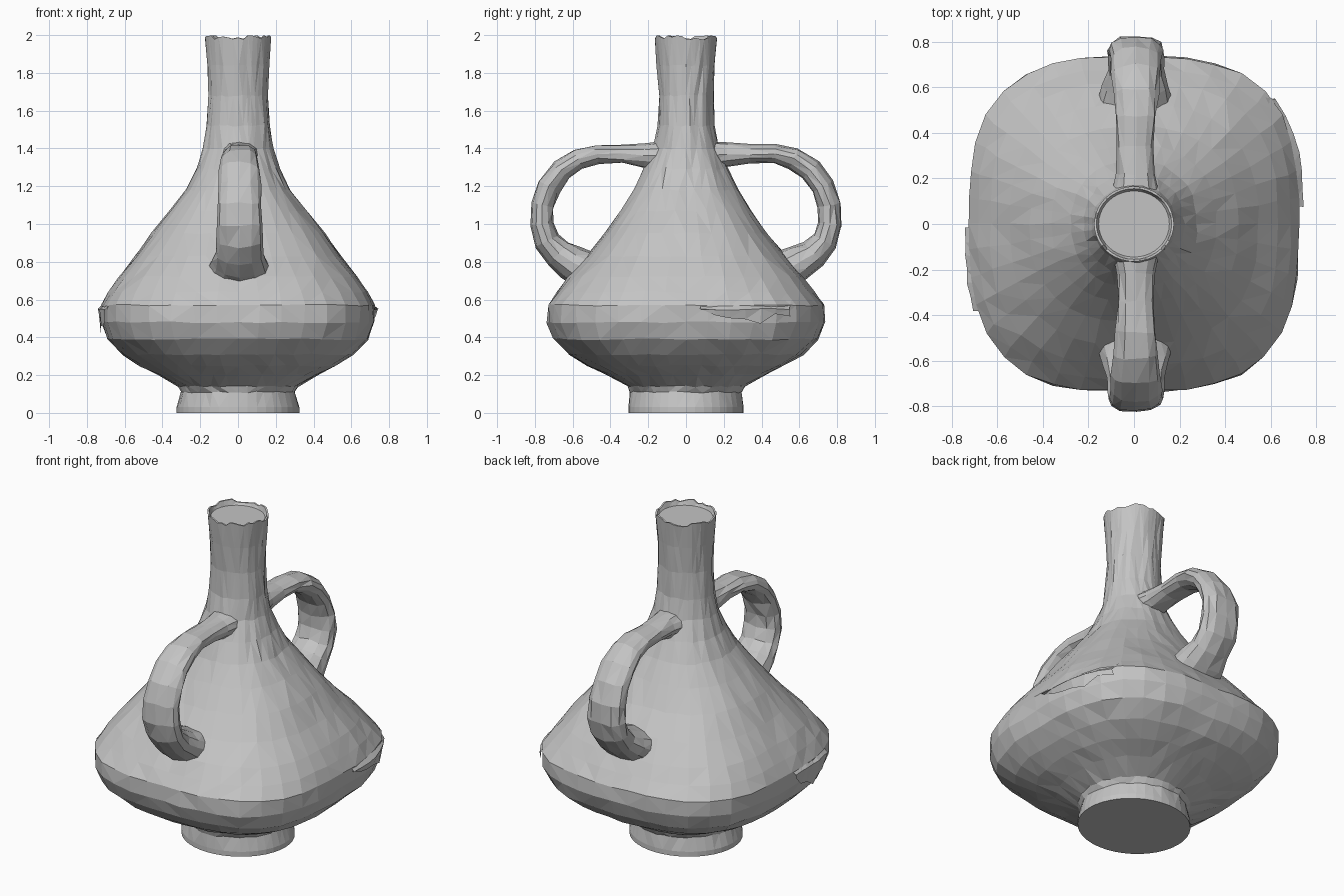
import bpy, bmesh, random
from math import sin, cos, pi, copysign
from mathutils import Vector

random.seed(4)
cube = bpy.data.objects.get("Cube")
if cube:
    bpy.data.objects.remove(cube, do_unlink=True)

clay = bpy.data.materials.new("grey_clay")
clay.use_nodes = True
GREY = (0.55, 0.55, 0.55, 1)
clay.diffuse_color = GREY
clay.node_tree.nodes["Principled BSDF"].inputs["Base Color"].default_value = GREY


def finish(bm, name, jitter=0.0):
    """Roughen slightly like hand-made clay, triangulate and link."""
    for v in bm.verts:
        if 0.03 < v.co.z < 1.95:
            v.co += Vector([random.uniform(-jitter, jitter) for _ in range(3)])
    bmesh.ops.recalc_face_normals(bm, faces=bm.faces)
    bmesh.ops.triangulate(bm, faces=[f for f in bm.faces if len(f.verts) == 4])
    mesh = bpy.data.meshes.new(name)
    bm.to_mesh(mesh)
    bm.free()
    mesh.materials.append(clay)
    obj = bpy.data.objects.new(name, mesh)
    bpy.context.collection.objects.link(obj)
    return obj


def skin(rings, name, jitter):
    """Join closed rings of points into a capped tube."""
    bm = bmesh.new()
    loops = [[bm.verts.new(p) for p in ring] for ring in rings]
    for a, b in zip(loops, loops[1:]):
        for i in range(len(a)):
            j = (i + 1) % len(a)
            bm.faces.new((a[i], a[j], b[j], b[i]))
    bm.faces.new(loops[0][::-1])
    bm.faces.new(loops[-1])
    return finish(bm, name, jitter)


def body_ring(z, rx, ry, power, sides=40):
    """Rounded-square section; a power of two gives an ellipse."""
    ring = []
    for i in range(sides):
        c, s = cos(2 * pi * i / sides), sin(2 * pi * i / sides)
        k = (abs(c) ** power + abs(s) ** power) ** (-1 / power)
        ring.append(Vector((rx * c * k, ry * s * k, z)))
    return ring


# Vessel: foot, squarish belly, sloping shoulder, neck and shallow mouth
# each level is height, half width, half depth, squareness
levels = [
    (0.01, .325, .305, 2), (.03, .325, .305, 2), (.11, .300, .295, 2),
    (.14, .315, .31, 2.1), (.20, .42, .42, 2.3), (.25, .52, .52, 2.5),
    (.31, .61, .62, 2.7), (.39, .69, .70, 2.9), (.48, .722, .735, 3),
    (.57, .722, .732, 3), (.64, .685, .68, 2.9), (.72, .63, .62, 2.8),
    (.83, .545, .53, 2.6), (.95, .455, .43, 2.5), (1.07, .36, .345, 2.4),
    (1.18, .275, .275, 2.3), (1.29, .22, .225, 2.1), (1.40, .185, .175, 2),
    (1.52, .168, .148, 2), (1.68, .157, .143, 2), (1.84, .162, .152, 2),
    (1.99, .175, .165, 2), (1.99, .165, .155, 2), (1.965, .155, .145, 2),
]
rings = [body_ring(*level) for level in levels]
for p in rings[0]:
    p.z = 0.0
for p, q in zip(rings[-3], rings[-2]):
    p.z = q.z = random.uniform(1.975, 2.0)
skin(rings, "vessel_body", 0.005)


def make_handle(name, side):
    """Sweep an oval along an ear-shaped path from neck to shoulder."""
    # depth, height, half thickness, half width
    path = [(.10, 1.36, .08, .11), (.22, 1.365, .065, .085),
            (.34, 1.37, .05, .08), (.47, 1.37, .05, .088),
            (.57, 1.345, .055, .10), (.66, 1.285, .06, .108),
            (.725, 1.20, .062, .112), (.76, 1.10, .062, .118),
            (.765, 1.00, .063, .122), (.735, .91, .068, .122),
            (.675, .845, .08, .125), (.61, .80, .095, .145),
            (.52, .75, .11, .17)]
    sections = []
    for i, (y, z, thick, wide) in enumerate(path):
        a, b = path[max(i - 1, 0)], path[min(i + 1, len(path) - 1)]
        along = Vector((0, b[0] - a[0], b[1] - a[1])).normalized()
        out = Vector((0, -along.z, along.y))
        ring = []
        for k in range(12):
            t = 2 * pi * k / 12
            p = Vector((.008, y, z)) + out * thick * sin(t)
            p.x += wide * copysign(abs(cos(t)) ** .85, cos(t))
            p.y *= side
            ring.append(p)
        sections.append(ring)
    skin(sections, name, 0.005)


make_handle("front_handle", -1)
make_handle("back_handle", 1)


def make_flake(name, side, start, end, drop):
    """Ragged thin scale of clay at the widest part of the belly."""
    bm = bmesh.new()
    steps = 7
    rows = []
    for i in range(steps):
        t = i / (steps - 1)
        y = start + (end - start) * t
        bulge = .722 * (1 - abs(y / .735) ** 3) ** (1 / 3)
        low = .55 - drop * sin(pi * t) - random.uniform(0, .04)
        rows.append([bm.verts.new((side * (bulge - .03), y, .59)),
                     bm.verts.new((side * (bulge + .018), y, .55)),
                     bm.verts.new((side * (bulge + .01), y, low))])
    for a, b in zip(rows, rows[1:]):
        for j in range(2):
            bm.faces.new((a[j], a[j + 1], b[j + 1], b[j]))
    finish(bm, name, 0.006)


make_flake("right_clay_flake", -1, -.38, -.02, .10)
make_flake("left_clay_flake", 1, .08, .55, .05)
